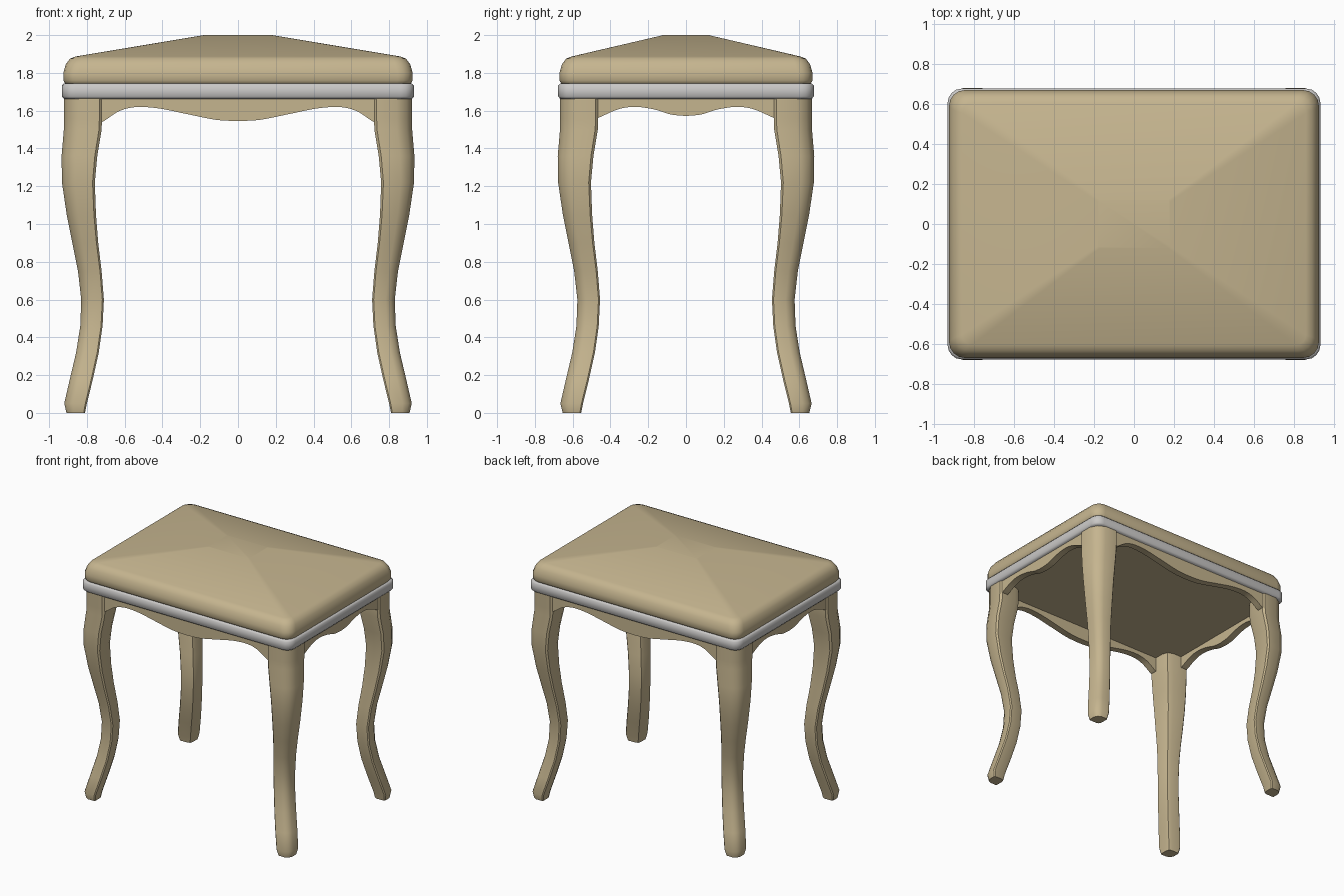
import bpy, bmesh, math
from mathutils import Vector

if "Cube" in bpy.data.objects:
    bpy.data.objects.remove(bpy.data.objects["Cube"], do_unlink=True)


def material(name, rgb):
    mat = bpy.data.materials.new(name)
    mat.use_nodes = True
    mat.diffuse_color = (*rgb, 1)
    mat.node_tree.nodes["Principled BSDF"].inputs["Base Color"].default_value = (*rgb, 1)
    return mat


TAN = material("warm tan", (0.56, 0.46, 0.275))
GREY = material("light grey", (0.59, 0.58, 0.57))


def finish(name, bm, mat, angle):
    bmesh.ops.recalc_face_normals(bm, faces=bm.faces)
    mesh = bpy.data.meshes.new(name)
    bm.to_mesh(mesh)
    bm.free()
    mesh.materials.append(mat)
    obj = bpy.data.objects.new(name, mesh)
    bpy.context.collection.objects.link(obj)
    bpy.ops.object.select_all(action="DESELECT")
    obj.select_set(True)
    bpy.context.view_layer.objects.active = obj
    bpy.ops.object.shade_smooth_by_angle(angle=math.radians(angle))
    return obj


def loft(name, rings, mat, angle):
    """Skin a stack of equal-length rings and cap both ends."""
    bm = bmesh.new()
    loops = [[bm.verts.new(p) for p in ring] for ring in rings]
    n = len(loops[0])
    for a, b in zip(loops, loops[1:]):
        for i in range(n):
            j = (i + 1) % n
            bm.faces.new((a[i], a[j], b[j], b[i]))
    bm.faces.new(loops[0])
    bm.faces.new(loops[-1])
    return finish(name, bm, mat, angle)


def rounded_rect(hx, hy, r, z, seg=4):
    pts = []
    for k, (sx, sy) in enumerate(((1, 1), (-1, 1), (-1, -1), (1, -1))):
        for s in range(seg + 1):
            a = (k + s / seg) * math.pi / 2
            pts.append((sx * (hx - r) + r * math.cos(a), sy * (hy - r) + r * math.sin(a), z))
    return pts


# Crowned cushion
loft("seat_cushion", [rounded_rect(*p) for p in (
    (0.91, 0.655, 0.07, 1.735), (0.925, 0.67, 0.08, 1.76), (0.925, 0.67, 0.08, 1.80),
    (0.912, 0.657, 0.08, 1.845), (0.89, 0.635, 0.07, 1.875), (0.86, 0.605, 0.05, 1.887),
    (0.18, 0.12, 0.01, 2.0))], TAN, 60)

# Trim band under the cushion
loft("trim_band", [rounded_rect(*p) for p in (
    (0.92, 0.665, 0.06, 1.662), (0.932, 0.677, 0.07, 1.675),
    (0.932, 0.677, 0.07, 1.733), (0.92, 0.665, 0.06, 1.745))], GREY, 50)

# Underside panel
loft("seat_underside", [rounded_rect(0.90, 0.645, 0.05, z) for z in (1.655, 1.67)], TAN, 30)

# Curved legs: height, inner and outer x; depth follows the same curve
LEG = ((0, 0.81, 0.908), (0.05, 0.80, 0.92), (0.18, 0.768, 0.89), (0.32, 0.737, 0.857),
       (0.46, 0.717, 0.835), (0.6, 0.71, 0.83), (0.75, 0.722, 0.847), (0.9, 0.74, 0.877),
       (1.05, 0.752, 0.907), (1.22, 0.758, 0.932), (1.36, 0.745, 0.934),
       (1.5, 0.722, 0.922), (1.56, 0.72, 0.922), (1.665, 0.72, 0.922))
SECTION = ((0.08, 0.08), (0.3, 0), (0.93, 0), (1, 0.07), (1, 0.6), (0.86, 0.86),
           (0.6, 1), (0.07, 1), (0, 0.93), (0, 0.3))
DEPTH_SHIFT = 0.255

for sy, end in ((-1, "front"), (1, "back")):
    for sx, side in ((1, "left"), (-1, "right")):
        rings = []
        for z, inner, outer in LEG:
            w = outer - inner
            rings.append([(sx * (inner + u * w), sy * (inner - DEPTH_SHIFT + v * w), z)
                          for u, v in SECTION])
        loft(f"{end}_{side}_leg", rings, TAN, 42)


def smooth_path(points, steps=6):
    """Catmull-Rom interpolation through the scallop points."""
    p = [Vector(q) for q in points]
    p = [p[0]] + p + [p[-1]]
    out = []
    for a, b, c, d in zip(p, p[1:], p[2:], p[3:]):
        for s in range(steps):
            t = s / steps
            out.append(0.5 * (2 * b + (c - a) * t + (2 * a - 5 * b + 4 * c - d) * t * t
                              + (3 * b - a - 3 * c + d) * t ** 3))
    return out + [p[-1]]


def apron(name, half, place):
    """Scalloped rail: half profile mirrored, then extruded through its thickness."""
    right = smooth_path(half)
    line = [(-q.x, q.y) for q in reversed(right[1:])] + [(q.x, q.y) for q in right]
    bm = bmesh.new()
    cols = [[bm.verts.new(place(u, t, z)) for t, z in
             ((0, low), (1, low), (1, 1.665), (0, 1.665))] for u, low in line]
    for a, b in zip(cols, cols[1:]):
        for i in range(4):
            j = (i + 1) % 4
            bm.faces.new((a[i], a[j], b[j], b[i]))
    bm.faces.new(cols[0])
    bm.faces.new(cols[-1])
    finish(name, bm, TAN, 40)


# Scalloped aprons between the legs
LONG = ((0, 1.545), (0.12, 1.552), (0.27, 1.582), (0.42, 1.612), (0.54, 1.619),
        (0.63, 1.597), (0.72, 1.54), (0.78, 1.53))
SHORT = ((0, 1.572), (0.08, 1.58), (0.17, 1.607), (0.27, 1.62), (0.36, 1.607),
         (0.465, 1.562), (0.52, 1.55))
THICK = 0.055
for s, long_name, short_name in ((-1, "front_apron", "right_apron"), (1, "back_apron", "left_apron")):
    apron(long_name, LONG, lambda u, t, z: (u, s * (0.655 - THICK * t), z))
    apron(short_name, SHORT, lambda u, t, z: (s * (0.91 - THICK * t), u, z))
